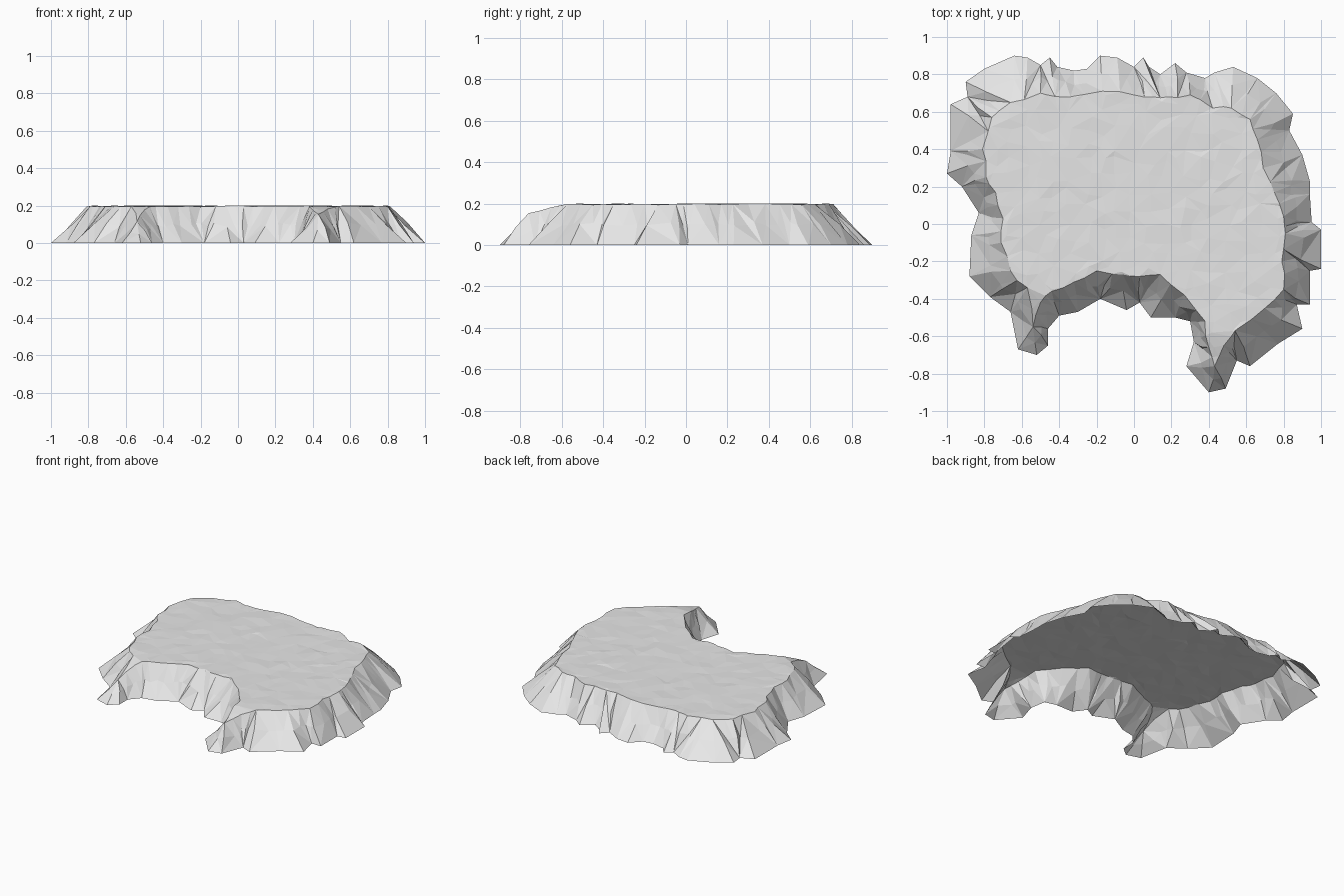
import bpy
import bmesh
import random
from mathutils import Vector, geometry

random.seed(4)
HEIGHT = 0.2

default_cube = bpy.data.objects.get("Cube")
if default_cube:
    bpy.data.objects.remove(default_cube, do_unlink=True)

# Ground outline of the cliff, clockwise from the back, in hundredths
FOOT = [(-64, 90), (-57, 89), (-50, 85), (-45, 89), (-41, 84), (-32, 82), (-25, 83),
        (-18, 90), (-9, 89), (0, 84), (5, 89), (8, 84), (14, 80), (22, 86), (28, 81),
        (38, 78), (43, 81), (53, 84), (66, 78), (76, 70), (85, 59), (83, 50), (90, 37),
        (94, 23), (94, 16), (95, 1), (100, -3), (100, -24), (94, -25), (94, -43),
        (87, -43), (90, -56), (77, -64), (62, -76), (55, -73), (49, -88), (40, -90),
        (28, -76), (32, -63), (30, -52), (22, -50), (9, -50), (3, -42), (-4, -46),
        (-18, -40), (-30, -47), (-40, -49), (-46, -56), (-46, -65), (-52, -70),
        (-62, -67), (-66, -47), (-77, -39), (-88, -28), (-87, -6), (-83, 6),
        (-92, 20), (-100, 27), (-98, 39), (-98, 64), (-89, 68), (-90, 76), (-80, 83)]

# Upper rim of the cliff, following the same direction
RIM = [(-66, 65), (-50, 70), (-34, 68), (-17, 71), (0, 69), (10, 68), (18, 68),
       (30, 69), (42, 62), (52, 62), (62, 56), (66, 45), (69, 30), (75, 17), (80, 4),
       (81, -5), (79, -20), (80, -35), (70, -45), (54, -57), (48, -65), (43, -76),
       (40, -66), (38, -52), (27, -38), (14, -27), (3, -28), (-6, -27), (-20, -25),
       (-32, -31), (-44, -36), (-50, -42), (-54, -55), (-57, -34), (-66, -25),
       (-71, -10), (-70, 3), (-74, 17), (-79, 25), (-81, 40), (-76, 57)]


def plateau_height(x, y):
    """Flat plateau that falls away along the two front spurs."""
    if x > 0:
        return HEIGHT - 0.25 * max(0, -0.58 - y)
    return HEIGHT - 0.5 * max(0, -0.38 - y)


def scaled(points):
    return [Vector((x, y)) / 100 for x, y in points]


def roughen(points, amount):
    """Insert a displaced midpoint in every outline segment."""
    result = []
    for index, point in enumerate(points):
        following = points[(index + 1) % len(points)]
        offset = Vector((random.uniform(-amount, amount), random.uniform(-amount, amount)))
        result += [point, (point + following) / 2 + offset]
    return result


def stitch(bm, outer, inner):
    """Join two closed rings of different sizes with triangles."""
    i = j = 0
    while i < len(outer) or j < len(inner):
        a, b = outer[i % len(outer)], inner[j % len(inner)]
        next_a, next_b = outer[(i + 1) % len(outer)], inner[(j + 1) % len(inner)]
        step_outer = (next_a.co - b.co).length < (a.co - next_b.co).length
        if j == len(inner) or (step_outer and i < len(outer)):
            bm.faces.new((a, next_a, b))
            i += 1
        else:
            bm.faces.new((a, next_b, b))
            j += 1


bm = bmesh.new()
foot_outline = scaled(FOOT)
rim_outline = roughen(scaled(RIM), 0.012)

# Sloping cliff wall, open underneath
foot = [bm.verts.new((p.x, p.y, 0)) for p in foot_outline]
rim = [bm.verts.new((p.x, p.y, plateau_height(p.x, p.y) - random.uniform(0, 0.006)))
       for p in rim_outline]
stitch(bm, foot, rim)

# Slightly uneven plateau filling the rim
count = len(rim)
grid = [Vector((x / 12 + random.uniform(-0.03, 0.03), y / 12 + random.uniform(-0.03, 0.03)))
        for x in range(-10, 11) for y in range(-8, 9)]
edges = [(k, (k + 1) % count) for k in range(count)]
points, _, triangles, sources, _, _ = geometry.delaunay_2d_cdt(
    rim_outline + grid, edges, [], 1, 0.00001)
plateau = {}
for triangle in triangles:
    for k in triangle:
        if k not in plateau:
            source = min(sources[k], default=count)
            if source < count:
                plateau[k] = rim[source]
            else:
                x, y = points[k]
                z = plateau_height(x, y) - random.uniform(0, 0.005)
                plateau[k] = bm.verts.new((x, y, z))
    bm.faces.new([plateau[k] for k in triangle])

# Break the wall into rocky facets halfway up
slopes = [e for e in bm.edges if (e.verts[0].co.z == 0) != (e.verts[1].co.z == 0)]
bmesh.ops.subdivide_edges(bm, edges=slopes, cuts=1)
for vert in bm.verts:
    if HEIGHT * 0.15 < vert.co.z < HEIGHT * 0.52:
        vert.co += Vector([random.uniform(-0.012, 0.012) for axis in range(3)])
bmesh.ops.triangulate(bm, faces=bm.faces[:])

# Every surface faces upward and outward
bmesh.ops.recalc_face_normals(bm, faces=bm.faces[:])
if sum(f.normal.z * f.calc_area() for f in bm.faces) < 0:
    bmesh.ops.reverse_faces(bm, faces=bm.faces[:])

mesh = bpy.data.meshes.new("rock_plateau")
bm.to_mesh(mesh)
bm.free()
plateau_object = bpy.data.objects.new("rock_plateau", mesh)
bpy.context.collection.objects.link(plateau_object)

# Plain grey stone
stone = bpy.data.materials.new("grey_stone")
stone.use_nodes = True
colour = (0.8, 0.8, 0.8, 1)
stone.diffuse_color = colour
stone.node_tree.nodes["Principled BSDF"].inputs["Base Color"].default_value = colour
mesh.materials.append(stone)
